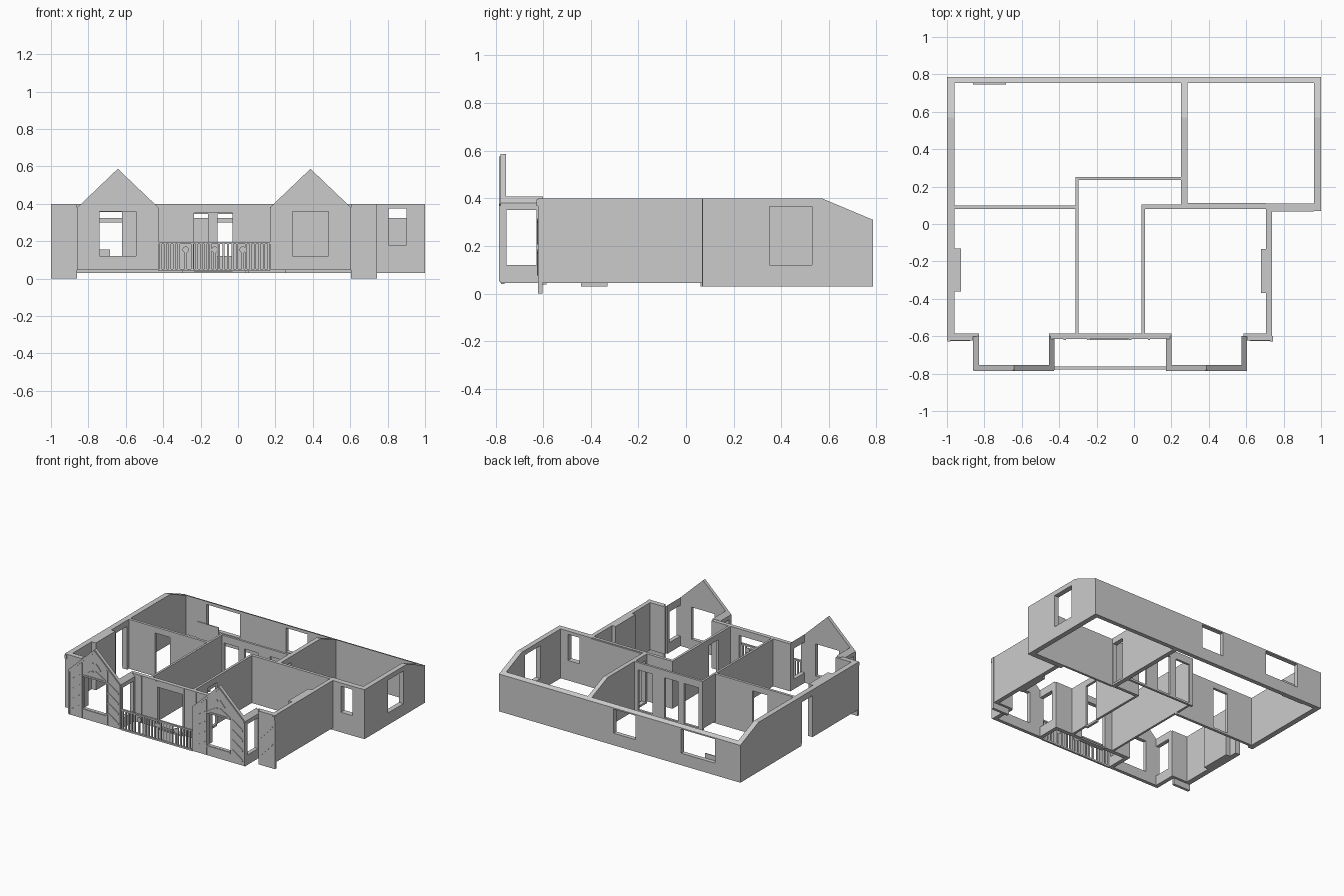
import bpy, bmesh, math
from mathutils import Matrix, Vector

if "Cube" in bpy.data.objects:
    bpy.data.objects.remove(bpy.data.objects["Cube"])


def finish(name, bm):
    bmesh.ops.recalc_face_normals(bm, faces=bm.faces[:])
    me = bpy.data.meshes.new(name)
    bm.to_mesh(me)
    bm.free()
    ob = bpy.data.objects.new(name, me)
    bpy.context.collection.objects.link(ob)
    return ob


def rear_slope(x, y):
    return min(0.4, 0.4 - 0.42 * (y - 0.57))


def wall(name, axis, a, t, z0, z1=0.4, holes=(), top=rear_slope, cuts=()):
    """Wall running along axis over span a, thickness span t; holes are (a0, a1, z0, z1)."""
    us = sorted({*a, *cuts, *[h[0] for h in holes], *[h[1] for h in holes]})
    vs = sorted({z0, z1, *[h[2] for h in holes], *[h[3] for h in holes]})
    bm = bmesh.new()
    grid = {}

    def vert(u, v):
        if (u, v) not in grid:
            grid[u, v] = bm.verts.new((u, t[0], v) if axis == 'x' else (t[0], u, v))
        return grid[u, v]

    for u0, u1 in zip(us, us[1:]):
        for v0, v1 in zip(vs, vs[1:]):
            mu, mv = (u0 + u1) / 2, (v0 + v1) / 2
            if not any(h[0] < mu < h[1] and h[2] < mv < h[3] for h in holes):
                bm.faces.new([vert(u0, v0), vert(u1, v0), vert(u1, v1), vert(u0, v1)])
    ext = bmesh.ops.extrude_face_region(bm, geom=bm.faces[:], use_keep_orig=True)
    d = t[1] - t[0]
    move = Vector((0, d, 0) if axis == 'x' else (d, 0, 0))
    for g in ext['geom']:
        if isinstance(g, bmesh.types.BMVert):
            g.co += move
    loose = [v for v in bm.verts if not v.link_faces]
    bmesh.ops.delete(bm, geom=loose, context='VERTS')
    for v in bm.verts:
        v.co.z = min(v.co.z, top(v.co.x, v.co.y))
    bmesh.ops.remove_doubles(bm, verts=bm.verts[:], dist=1e-4)
    return finish(name, bm)


def box(name, x, y, z):
    bm = bmesh.new()
    m = Matrix.Translation(((x[0] + x[1]) / 2, (y[0] + y[1]) / 2, (z[0] + z[1]) / 2))
    bmesh.ops.create_cube(bm, size=1, matrix=m @ Matrix.Diagonal((x[1] - x[0], y[1] - y[0], z[1] - z[0], 1)))
    return finish(name, bm)


def strip(name, p, q, y, w=0.012, d=0.006):
    """Flat timber from p to q (x, z) on a front face at y."""
    dx, dz = q[0] - p[0], q[1] - p[1]
    bm = bmesh.new()
    m = (Matrix.Translation(((p[0] + q[0]) / 2, y, (p[1] + q[1]) / 2))
         @ Matrix.Rotation(-math.atan2(dz, dx), 4, 'Y'))
    bmesh.ops.create_cube(bm, size=1, matrix=m @ Matrix.Diagonal((math.hypot(dx, dz), d, w, 1)))
    return finish(name, bm)


LO, HI, DOOR = 0.03, 0.045, 0.355

# Outer walls
wall("back_wall", 'x', (-1, 1), (0.753, 0.785), LO,
     holes=[(-0.79, -0.51, 0.12, 0.3), (-0.13, 0.05, 0.12, 0.3)])
wall("left_wall_rear", 'y', (0.06, 0.753), (-1, -0.96), LO, cuts=[0.57])
wall("left_wall_front", 'y', (-0.6, 0.06), (-1, -0.96), HI, holes=[(-0.07, 0.055, HI, DOOR)])
wall("right_wall_rear", 'y', (0.07, 0.753), (0.962, 1), LO, cuts=[0.57],
     holes=[(0.35, 0.53, 0.12, 0.365)])
wall("right_wall_front", 'y', (-0.6, 0.08), (0.706, 0.738), HI)
wall("rear_room_front_wall", 'x', (0.706, 0.962), (0.068, 0.11), LO,
     holes=[(0.805, 0.9, 0.18, 0.375)])

# Front wall pieces, the corner ones reach the ground
wall("porch_wall", 'x', (-0.455, 0.2), (-0.615, -0.585), HI,
     holes=[(-0.235, -0.03, HI, 0.35)])
for x0, x1 in ((-1, -0.83), (0.585, 0.738)):
    box("front_corner_wall", (x0, x1), (-0.602, -0.585), (HI, 0.4))
for x0, x1 in ((-1, -0.862), (0.605, 0.742)):
    box("front_corner_panel", (x0, x1), (-0.622, -0.602), (0, 0.4))
    for k in range(2):
        z = 0.08 + 0.13 * k
        strip("corner_timber", (x0 + 0.02, z), (x1 - 0.02, z + 0.1), -0.623)
for x in (-0.99, 0.735):
    box("eave_bracket", (x - 0.008, x + 0.008), (-0.628, -0.6), (0.367, 0.395))

# Inner walls
wall("left_cross_wall", 'x', (-0.96, -0.297), (0.08, 0.1), LO, holes=[(-0.745, -0.62, HI, DOOR)])
wall("right_cross_wall", 'x', (0.04, 0.706), (0.08, 0.103), HI)
wall("corridor_back_wall", 'x', (-0.313, 0.252), (0.235, 0.252), LO,
     holes=[(-0.28, -0.16, HI, 0.345), (-0.11, 0.0, HI, 0.345), (0.1, 0.22, HI, 0.345)])
wall("hall_left_wall", 'y', (-0.585, 0.235), (-0.313, -0.297), HI)
wall("hall_right_wall", 'y', (-0.585, 0.08), (0.04, 0.058), HI, holes=[(-0.44, -0.33, HI, DOOR)])
wall("rear_dividing_wall", 'y', (0.1, 0.753), (0.252, 0.285), LO, cuts=[0.57],
     holes=[(0.12, 0.22, HI, DOOR)])
box("rear_room_inner_step", (0.285, 0.706), (0.095, 0.112), (LO, 0.395))

# Chimney breasts, thresholds and low back panel
box("left_chimney_breast", (-0.96, -0.925), (-0.36, -0.13), (HI, 0.4))
box("right_chimney_breast", (0.678, 0.706), (-0.37, -0.135), (HI, 0.4))
box("room_threshold", (-0.745, -0.62), (0.08, 0.1), (0.03, 0.046))
box("hall_threshold", (0.04, 0.058), (-0.44, -0.33), (0.03, 0.046))
box("front_threshold", (-0.235, -0.03), (-0.62, -0.585), (0.037, 0.049))
box("low_back_panel", (-0.86, -0.685), (0.747, 0.754), (LO, 0.155))

# Two gabled bays with timbering
for side, xc in (("left", -0.6425), ("right", 0.3875)):
    def roof(x, y, c=xc):
        return 0.587 - 0.955 * abs(x - c)
    x0, x1, yf = xc - 0.2175, xc + 0.2175, -0.782
    w0, w1 = xc - 0.097, xc + 0.097
    wall(side + "_gable", 'x', (x0, x1), (-0.78, -0.755), HI, 0.7,
         holes=[(w0, w1, 0.12, 0.36)], top=roof, cuts=[xc])
    for t in ((x0, x0 + 0.03), (x1 - 0.03, x1)):
        wall(side + "_bay_side", 'y', (-0.755, -0.6), t, HI, 0.7,
             holes=[(-0.754, -0.627, 0.12, 0.35)], top=roof)
    for s in (-1, 1):
        strip("barge_timber", (xc + s * 0.21, 0.372), (xc, 0.572), yf)
        strip("post_timber", (xc + s * 0.21, 0.05), (xc + s * 0.21, 0.37), yf)
        strip("window_timber", (xc + s * 0.105, 0.05), (xc + s * 0.105, 0.46), yf)
        for k in range(4):
            z = 0.08 + 0.075 * k
            strip("brace_timber", (xc + s * 0.2, z), (xc + s * 0.112, z + 0.06), yf)
        for k in range(2):
            strip("peak_timber", (xc + s * 0.01, 0.42 + 0.06 * k),
                  (xc + s * (0.09 - 0.04 * k), 0.375 + 0.06 * k), yf)
    strip("sill_timber", (w0, 0.112), (w1, 0.112), yf)
    strip("head_timber", (w0, 0.368), (w1, 0.368), yf)

# Porch timbers
for x in (-0.37, -0.245, -0.02, 0.08):
    strip("porch_timber", (x, 0.05), (x, 0.395), -0.617)

# Railing with keyhole ornaments
yr = (-0.777, -0.763)
box("top_rail", (-0.425, 0.17), yr, (0.185, 0.196))
box("bottom_rail", (-0.425, 0.17), yr, (0.04, 0.052))
orn = (-0.28, -0.125, 0.025)
for i in range(25):
    x = -0.413 + i * 0.024
    if min(abs(x - o) for o in orn) > 0.013:
        box("baluster", (x - 0.006, x + 0.006), (-0.774, -0.766), (0.05, 0.187))
for o in orn:
    bm = bmesh.new()
    m = Matrix.Translation((o, -0.77, 0.155)) @ Matrix.Rotation(math.pi / 2, 4, 'X')
    bmesh.ops.create_cone(bm, cap_ends=True, segments=16, radius1=0.017, radius2=0.017, depth=0.008, matrix=m)
    finish("rail_ornament_head", bm)
    box("rail_ornament_stem", (o - 0.007, o + 0.007), (-0.774, -0.766), (0.05, 0.145))
